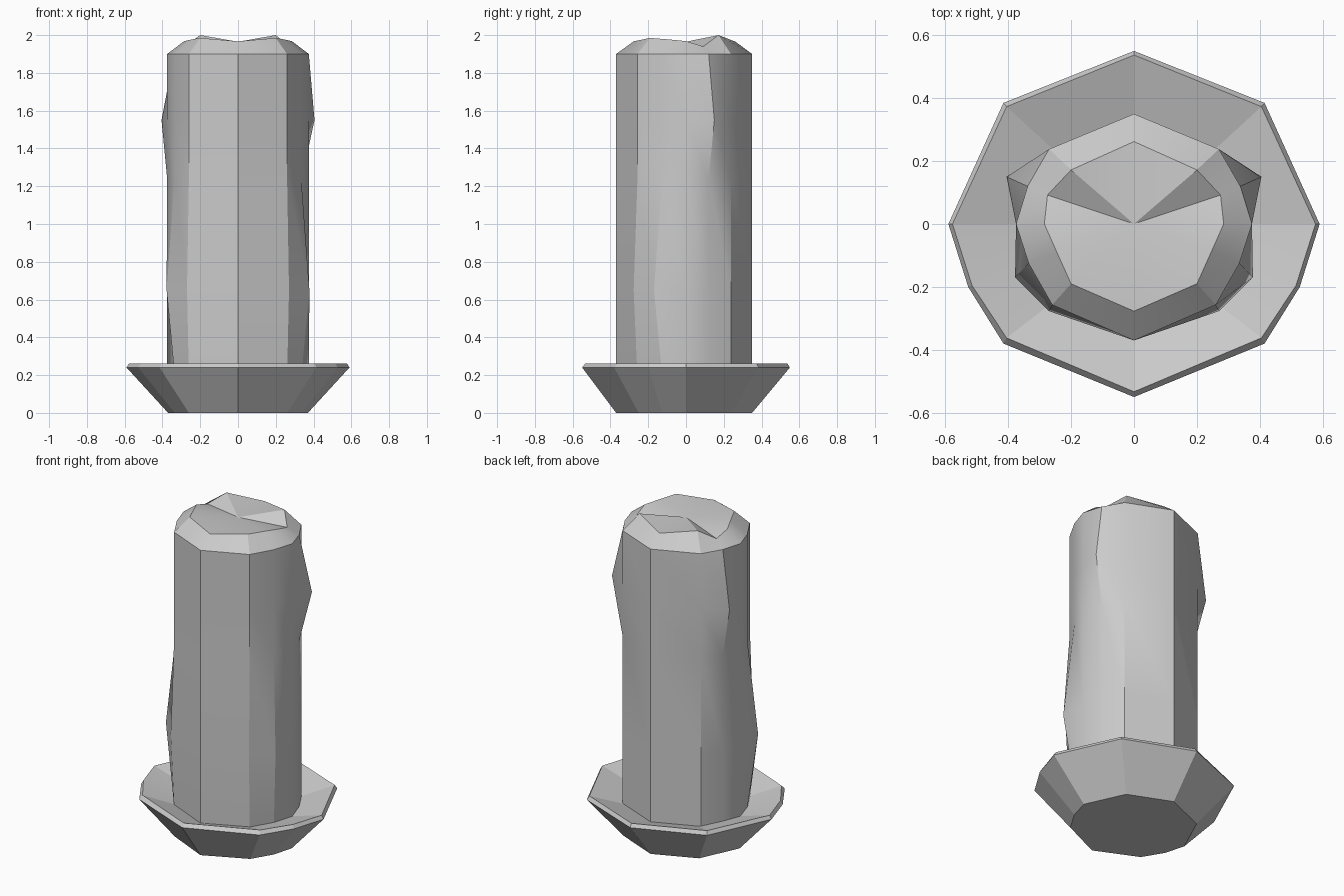
import bpy, bmesh, math

if "Cube" in bpy.data.objects:
    bpy.data.objects.remove(bpy.data.objects["Cube"])


def ring(half):
    """Mirror a right-hand outline (back to front) into a full ring."""
    return half + [(-x, y, z) for x, y, z in reversed(half[1:-1])]


def at(half, z):
    return [(x, y, z) for x, y in half]


def loft(name, halves, tip=None, angle=25):
    bm = bmesh.new()
    rings = [[bm.verts.new(p) for p in ring(h)] for h in halves]
    for a, b in zip(rings, rings[1:]):
        n = len(a)
        for i in range(n):
            j = (i + 1) % n
            bm.faces.new((a[i], a[j], b[j], b[i]))
    bm.faces.new(rings[0])
    top = rings[-1]
    if tip:
        c = bm.verts.new(tip)
        for i in range(len(top)):
            bm.faces.new((top[i], top[(i + 1) % len(top)], c))
    else:
        bm.faces.new(top)
    bmesh.ops.recalc_face_normals(bm, faces=bm.faces[:])
    me = bpy.data.meshes.new(name)
    bm.to_mesh(me)
    bm.free()
    ob = bpy.data.objects.new(name, me)
    bpy.context.collection.objects.link(ob)
    bpy.ops.object.select_all(action='DESELECT')
    ob.select_set(True)
    bpy.context.view_layer.objects.active = ob
    bpy.ops.object.shade_smooth_by_angle(angle=math.radians(angle))
    return ob


# flared base with a shallow dished top
foot = [(0, .35), (.26, .24), (.37, 0), (.335, -.125), (.26, -.25), (0, -.37)]
rim = [(0, .55), (.415, .385), (.59, 0), (.527, -.2), (.415, -.38), (0, -.55)]
lip = [(0, .537), (.405, .373), (.577, 0), (.515, -.195), (.405, -.362), (0, -.533)]
loft("flared_base", [at(foot, 0), at(rim, .24), at(lip, .262), at(foot, .20)], angle=10)

# shaft with swellings: front corners low down, rear sides high up
body = [(0, .35), (.27, .238), (.338, .12), (.375, 0), (.335, -.125), (.26, -.257), (0, -.37)]
low = body[:4] + [(.378, -.17), (.27, -.277), (0, -.37)]
high = body[:2] + [(.405, .15)] + body[3:]
crown = [(0, .262, 1.965), (.2, .172, 2.0), (.275, .092, 1.94), (.285, 0, 1.968),
         (.245, -.09, 1.977), (.2, -.19, 1.985), (0, -.277, 1.967)]
loft("shaft", [at(body, .19), at(low, .65), at(body, 1.24), at(high, 1.55),
               at(body, 1.9), crown], tip=(0, 0, 1.965), angle=28)
